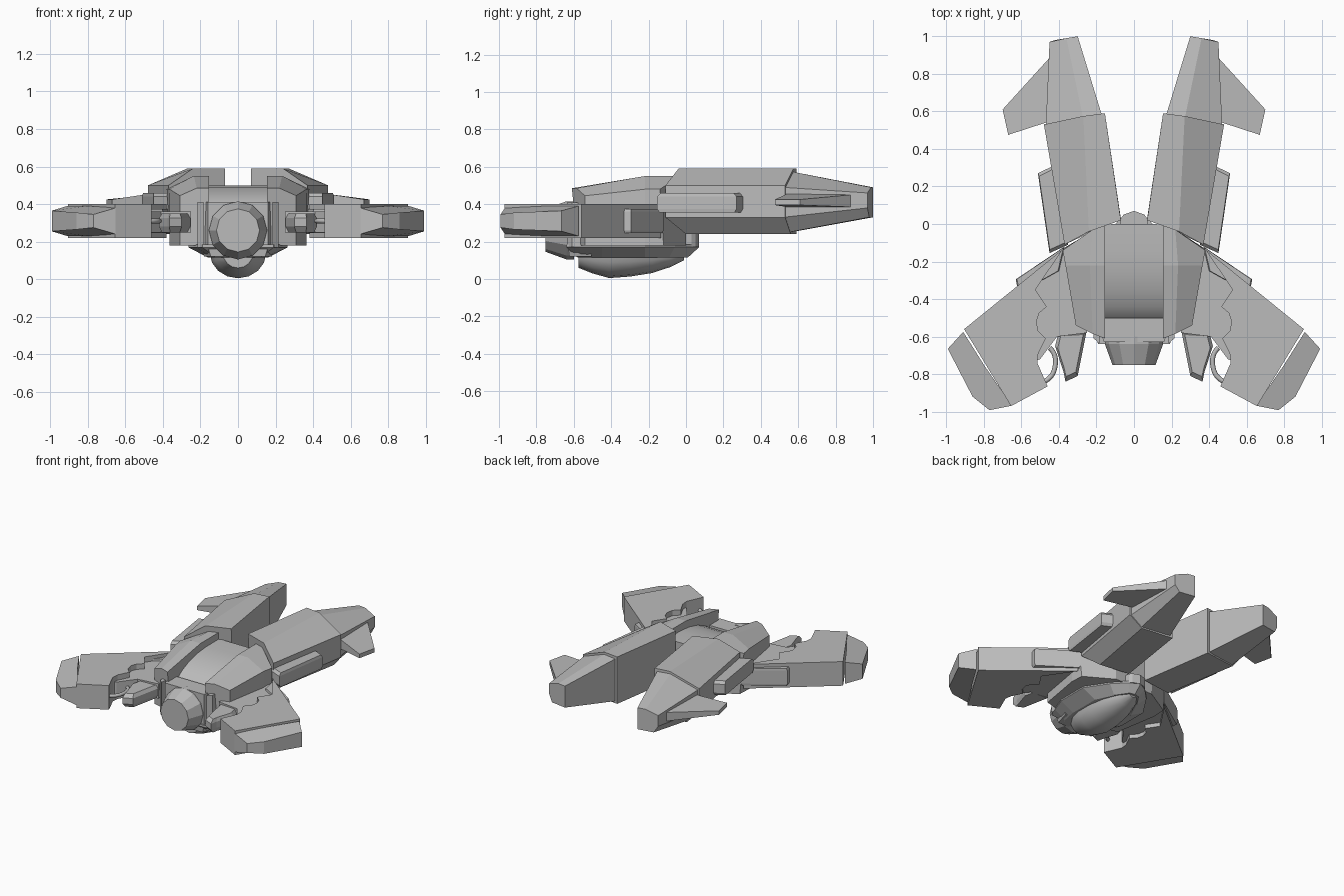
import bpy, bmesh, math
from mathutils import Vector

if "Cube" in bpy.data.objects:
    bpy.data.objects.remove(bpy.data.objects["Cube"])

grey = bpy.data.materials.new("hull grey")
grey.use_nodes = True
grey.diffuse_color = (0.5, 0.5, 0.5, 1)
grey.node_tree.nodes["Principled BSDF"].inputs["Base Color"].default_value = (0.5, 0.5, 0.5, 1)


def loft(name, rings, mirror=True, smooth=0):
    """Skin a closed solid through rings of equal point count."""
    bm = bmesh.new()
    loops = [[bm.verts.new(p) for p in ring] for ring in rings]
    n = len(loops[0])
    for a, b in zip(loops, loops[1:]):
        for i in range(n):
            j = (i + 1) % n
            bm.faces.new((a[i], a[j], b[j], b[i]))
    bm.faces.new(loops[0])
    bm.faces.new(loops[-1])
    bmesh.ops.recalc_face_normals(bm, faces=bm.faces)
    mesh = bpy.data.meshes.new(name)
    bm.to_mesh(mesh)
    bm.free()
    mesh.materials.append(grey)
    obj = bpy.data.objects.new(name, mesh)
    bpy.context.collection.objects.link(obj)
    if mirror:
        obj.modifiers.new("Mirror", "MIRROR").use_mirror_merge = False
    if smooth:
        bpy.ops.object.select_all(action="DESELECT")
        obj.select_set(True)
        bpy.context.view_layer.objects.active = obj
        bpy.ops.object.shade_smooth_by_angle(angle=math.radians(smooth))
    return obj


def prism(name, outline, levels, mirror=True):
    """Stack a plan outline at (height, scale) levels."""
    c = sum((Vector(p) for p in outline), Vector((0, 0))) / len(outline)
    rings = [[(*(c + (Vector(p) - c) * s), z) for p in outline] for z, s in levels]
    return loft(name, rings, mirror)


def symmetric(half):
    return half + [(-x, y) for x, y in reversed(half) if x > 0]


# Rear booms, with the tapered tail section set slightly inside the main body
loft("rear_boom", [
    [(.07, .02, .59), (.24, -.04, .59), (.37, -.11, .5),
     (.37, -.11, .33), (.3, 0, .24), (.07, .03, .24)],
    [(.155, .59, .59), (.27, .575, .59), (.48, .53, .5),
     (.48, .53, .33), (.4, .56, .24), (.155, .59, .24)]])
loft("boom_tail", [
    [(.165, .56, .575), (.27, .56, .575), (.47, .52, .49),
     (.47, .52, .33), (.4, .55, .25), (.165, .56, .25)],
    [(.30, 1, .49), (.36, .99, .49), (.45, .97, .46),
     (.45, .97, .38), (.42, .98, .33), (.30, 1, .33)]])
fin = [(.43, .9), (.455, .88), (.70, .61), (.67, .475), (.47, .54), (.43, .55)]
fin_top = [.45, .45, .425, .425, .455, .455]
loft("tail_fin", [[(*p, .385 if p[0] < .6 else .395) for p in fin],
                  [(*p, z) for p, z in zip(fin, fin_top)]])
pod = [(.35, -.11), (.45, -.155), (.512, .27), (.43, .31)]
prism("side_pod", pod, [(.355, .94), (.375, 1), (.44, 1), (.46, .92)])

# Fuselage walls
loft("fuselage_wall", [
    [(.155, -.61, .485), (.22, -.585, .485), (.31, -.54, .445),
     (.31, -.54, .18), (.155, -.58, .18)],
    [(.155, -.22, .55), (.235, -.22, .55), (.365, -.22, .48),
     (.365, -.22, .18), (.155, -.22, .18)],
    [(.155, 0, .55), (.22, -.03, .55), (.38, -.14, .48),
     (.36, -.12, .18), (.155, 0, .18)]])

# Curved canopy between the walls
curve = [(0, .5), (-.15, .5), (-.26, .49), (-.36, .465), (-.44, .43),
         (-.5, .385), (-.53, .34), (-.53, .18), (0, .18)]
loft("canopy", [[(x, y, z) for y, z in curve] for x in (-.157, .157)], False, 35)

# Nose block, cheek plates and round sensor barrel
prism("nose_block", [(-.16, -.63), (.16, -.63), (.2, -.5), (-.2, -.5)],
      [(.12, .9), (.17, 1), (.41, 1)], False)
prism("cheek_plate", [(.185, -.635), (.215, -.61), (.215, -.5), (.185, -.5)],
      [(.17, 1), (.41, 1)])


def disc(y, r, sides=12):
    return [(r * math.cos(i * math.tau / sides), y, .26 + r * math.sin(i * math.tau / sides))
            for i in range(sides)]


loft("sensor_barrel", [disc(-.6, .155), disc(-.64, .155), disc(-.75, .115)], False)

# Lower hull with its pointed stern
keel_top = symmetric([(.19, -.64), (.22, -.57), (.265, -.45), (.265, -.22),
                      (.16, -.06), (.07, .03), (0, .07)])
keel_low = symmetric([(.12, -.58), (.14, -.56), (.16, -.45), (.16, -.22),
                      (.1, -.09), (.04, 0), (0, .01)])
loft("lower_hull", [[(x, y, .115) for x, y in keel_low], [(x, y, .17) for x, y in keel_top],
                    [(x, y, .185) for x, y in keel_top]], False)
prism("stern_block", symmetric([(.09, -.1), (.07, .03), (.055, .05), (0, .07)]),
      [(.17, 1), (.24, 1)], False)

# Rounded belly blister
stations = [(-.575, .08, .06), (-.5, .13, .03), (-.41, .15, .005), (-.3, .15, .013),
            (-.18, .13, .032), (-.08, .09, .065), (-.01, .04, .1)]
loft("belly_blister", [
    [(w * math.cos(a * math.pi / 8), y, .14 - (.14 - low) * math.sin(a * math.pi / 8))
     for a in range(9)] for y, w, low in stations], False, 40)

# Forward swept wings with a wavy inner edge over a thinner root
panel = [(.38, -.135), (.905, -.56), (.655, -.97), (.46, -.865), (.515, -.74), (.51, -.69),
         (.47, -.61), (.51, -.57), (.52, -.52), (.505, -.475), (.465, -.44), (.525, -.35)]
prism("wing_panel", panel, [(.22, 1), (.40, 1)])
root = [(.33, -.13), (.40, -.16), (.6, -.4), (.58, -.75), (.5, -.72), (.41, -.6),
        (.25, -.58), (.28, -.3)]
prism("wing_root", root, [(.25, 1), (.36, 1)])
tip = [(.91, -.575), (.992, -.665), (.86, -.92), (.77, -.992), (.65, -.968), (.8, -.75)]
edge = [.08, .055, .045, .035, .07, .08]
loft("wing_tip", [[(*p, .31 + s * e) for p, e in zip(tip, edge)] for s in (-1, 1)])
prism("wing_rear_box", [(.37, -.12), (.63, -.295), (.615, -.37), (.4, -.25)],
      [(.245, .95), (.26, 1), (.36, 1), (.375, .95)])

# Forward guns beside the nose
prism("forward_gun", [(.25, -.56), (.30, -.81), (.365, -.84), (.375, -.79), (.42, -.65), (.4, -.57)],
      [(.25, .8), (.28, 1), (.325, 1), (.35, .8)])

# Hoses joining gun and wing
path = bpy.data.curves.new("wing_hose", "CURVE")
path.dimensions = "3D"
path.bevel_depth = .013
path.bevel_resolution = 2
path.use_fill_caps = True
spline = path.splines.new("NURBS")
points = [(.45, -.66), (.415, -.69), (.415, -.77), (.44, -.82), (.48, -.84)]
spline.points.add(len(points) - 1)
for knot, p in zip(spline.points, points):
    knot.co = (*p, .31, 1)
spline.use_endpoint_u = True
path.materials.append(grey)
hose = bpy.data.objects.new("wing_hose", path)
bpy.context.collection.objects.link(hose)
hose.modifiers.new("Mirror", "MIRROR")
